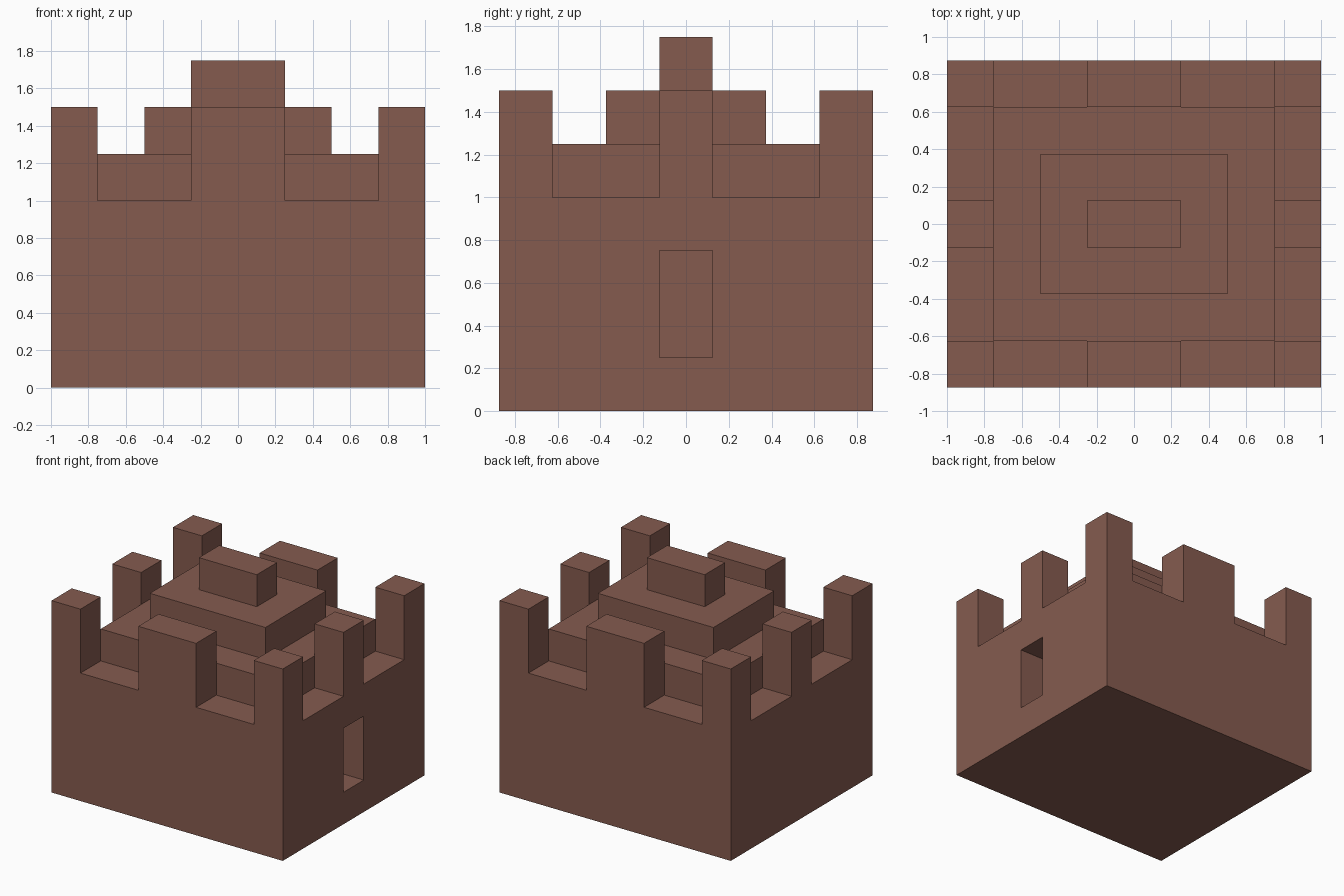
import bpy
import bmesh
from math import radians
from mathutils import Vector

default = bpy.data.objects.get("Cube")
if default:
    bpy.data.objects.remove(default, do_unlink=True)

# Single brown colour
brown = bpy.data.materials.new("brown_stone")
brown.use_nodes = True
colour = (0.235, 0.105, 0.078, 1)
brown.diffuse_color = colour
brown.node_tree.nodes["Principled BSDF"].inputs["Base Color"].default_value = colour


def add_box(bm, size, bottom):
    """Box centred on x and y, standing at height bottom."""
    made = bmesh.ops.create_cube(bm, size=1)
    for v in made["verts"]:
        v.co = Vector((v.co.x * size[0], v.co.y * size[1],
                       bottom + (v.co.z + 0.5) * size[2]))


def finish(bm, name):
    mesh = bpy.data.meshes.new(name)
    bmesh.ops.recalc_face_normals(bm, faces=bm.faces)
    bm.to_mesh(mesh)
    bm.free()
    mesh.materials.append(brown)
    bpy.context.collection.objects.link(bpy.data.objects.new(name, mesh))


def pull(bm, faces, offset):
    """Extrude separate faces along an offset."""
    made = bmesh.ops.extrude_discrete_faces(bm, faces=faces)
    verts = {v for f in made["faces"] for v in f.verts}
    bmesh.ops.translate(bm, verts=list(verts), vec=offset)


# Castle walls: cut the block into cells for merlons and window
bm = bmesh.new()
add_box(bm, (2, 1.75, 1), 0)
cuts = {(1, 0, 0): (-0.75, -0.25, 0.25, 0.75),
        (0, 1, 0): (-0.625, -0.125, 0.125, 0.625),
        (0, 0, 1): (0.25, 0.75)}
for axis, positions in cuts.items():
    for p in positions:
        bmesh.ops.bisect_plane(bm, geom=bm.verts[:] + bm.edges[:] + bm.faces[:],
                               plane_co=Vector(axis) * p, plane_no=axis)
bm.normal_update()


# Merlons: corners and the middle of each side
def is_merlon(face):
    c = face.calc_center_median()
    x_end, y_end = abs(c.x) > 0.75, abs(c.y) > 0.625
    x_mid, y_mid = abs(c.x) < 0.25, abs(c.y) < 0.125
    return face.normal.z > 0.9 and ((x_end and (y_end or y_mid)) or (y_end and x_mid))


pull(bm, [f for f in bm.faces if is_merlon(f)], (0, 0, 0.5))

# Window recess in the left wall
bm.normal_update()
window = [f for f in bm.faces if f.normal.x > 0.9
          and (f.calc_center_median() - Vector((1, 0, 0.5))).length < 0.05]
pull(bm, window, (-0.25, 0, 0))

bmesh.ops.dissolve_limit(bm, angle_limit=radians(1), verts=bm.verts, edges=bm.edges)
finish(bm, "castle_walls")

# Stepped roof
tiers = {"roof_lower_tier": (1.5, 1.25), "roof_middle_tier": (1, 0.75),
         "roof_top_tier": (0.5, 0.25)}
for i, (name, (width, depth)) in enumerate(tiers.items()):
    bm = bmesh.new()
    add_box(bm, (width, depth, 0.25), 1 + i * 0.25)
    finish(bm, name)
